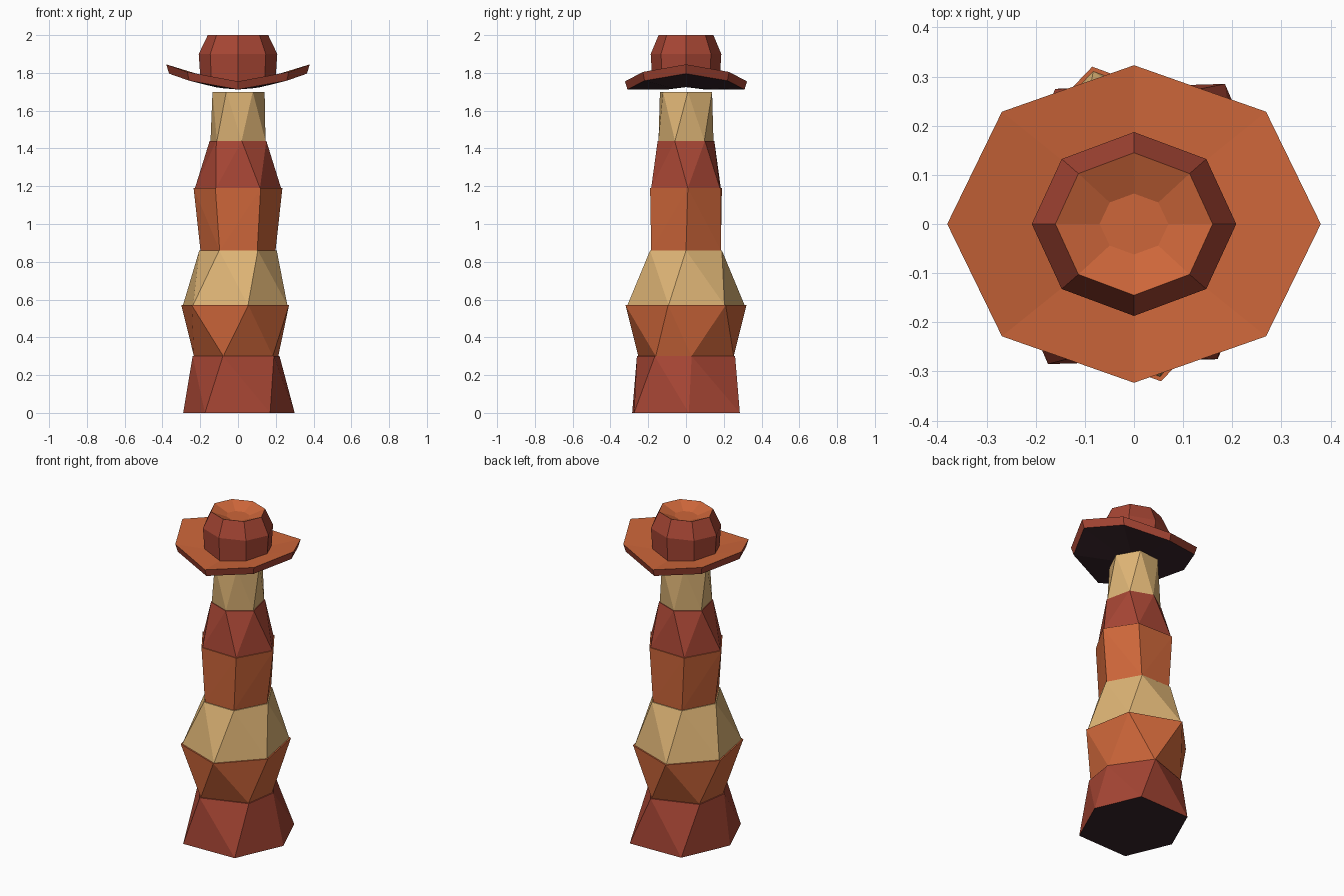
import bpy, bmesh, math

cube = bpy.data.objects.get("Cube")
if cube:
    bpy.data.objects.remove(cube, do_unlink=True)


def make_material(name, rgb):
    mat = bpy.data.materials.new(name)
    mat.use_nodes = True
    mat.diffuse_color = (*rgb, 1)
    mat.node_tree.nodes["Principled BSDF"].inputs["Base Color"].default_value = (*rgb, 1)
    return mat


RED = make_material("red_rock", (0.38, 0.06, 0.034))
ORANGE = make_material("orange_rock", (0.61, 0.133, 0.042))
CREAM = make_material("cream_rock", (0.73, 0.46, 0.18))
DARK = make_material("dark_underside", (0.04, 0.018, 0.024))


def finish(bm, name, materials):
    mesh = bpy.data.meshes.new(name)
    bm.to_mesh(mesh)
    bm.free()
    for mat in materials:
        mesh.materials.append(mat)
    obj = bpy.data.objects.new(name, mesh)
    bpy.context.collection.objects.link(obj)
    return obj


# Rock column: each ring is height, sideways shift and half a hexagon,
# completed by a half turn about the axis
rings = [
    (0.0, 0.005, [(0.295, 0.015), (0.18, 0.285), (-0.165, 0.275)]),
    (0.3, -0.01, [(0.2, -0.165), (0.23, 0.03), (0.07, 0.26)]),
    (0.57, -0.015, [(0.285, -0.095), (0.23, 0.21), (-0.07, 0.32)]),
    (0.86, 0, [(0.205, 0), (0.1, 0.19), (-0.105, 0.19)]),
    (1.19, 0, [(0.235, 0.01), (0.12, 0.185), (-0.12, 0.19)]),
    (1.44, 0, [(0.15, -0.06), (0.115, 0.1), (-0.02, 0.15)]),
    (1.7, 0.003, [(0.138, 0.01), (0.065, 0.138), (-0.075, 0.122)]),
]


def add_ring(bm, ring, scale=1.0):
    z, shift, half = ring
    for turn in (1, -1):
        for x, y in half:
            bm.verts.new((turn * x * scale + shift, turn * y * scale, z))


def rock_layer(name, lower, upper, mat):
    bm = bmesh.new()
    inset = 1.0 if lower[0] == 0 else 0.97
    add_ring(bm, lower, inset)
    add_ring(bm, upper)
    bmesh.ops.convex_hull(bm, input=bm.verts[:])
    bmesh.ops.recalc_face_normals(bm, faces=bm.faces[:])
    for face in bm.faces:
        face.material_index = int(lower[0] == 0 and face.normal.z < -0.9)
    finish(bm, name, [mat, DARK])


layers = [("base_rock", RED), ("lower_rock", ORANGE), ("wide_pale_rock", CREAM),
          ("middle_rock", ORANGE), ("shoulder_rock", RED), ("top_pale_rock", CREAM)]
for (name, mat), lower, upper in zip(layers, rings, rings[1:]):
    rock_layer(name, lower, upper, mat)


# Hat: stacked eight-sided oval rings; the brim curls up towards its sides
def oval(bm, rx, ry, z, curled):
    verts = []
    for i in range(8):
        a = i * math.tau / 8
        x, y = rx * math.cos(a), ry * math.sin(a)
        lift = 0.09 * (abs(x) / 0.38) ** 1.7 if curled else 0
        verts.append(bm.verts.new((x, y, z + lift)))
    return verts


hat_profile = [
    (0.12, 0.1, 1.712, True),     # underside centre
    (0.365, 0.31, 1.712, True),   # underside rim
    (0.38, 0.323, 1.755, True),   # brim edge
    (0.2, 0.178, 1.755, True),    # crown base
    (0.208, 0.187, 1.9, False),   # crown bulge
    (0.16, 0.145, 2.0, False),    # crown rim
    (0.07, 0.062, 1.965, False),  # crown dent
]
band_materials = [0, 1, 2, 1, 1, 2]   # dark, red, orange

bm = bmesh.new()
ovals = [oval(bm, *p) for p in hat_profile]
for band, low, high in zip(band_materials, ovals, ovals[1:]):
    for i in range(8):
        j = (i + 1) % 8
        bm.faces.new((low[i], low[j], high[j], high[i])).material_index = band
bm.faces.new(ovals[0][::-1]).material_index = 0
bm.faces.new(ovals[-1]).material_index = 2
bmesh.ops.recalc_face_normals(bm, faces=bm.faces[:])
finish(bm, "hat", [DARK, RED, ORANGE])
